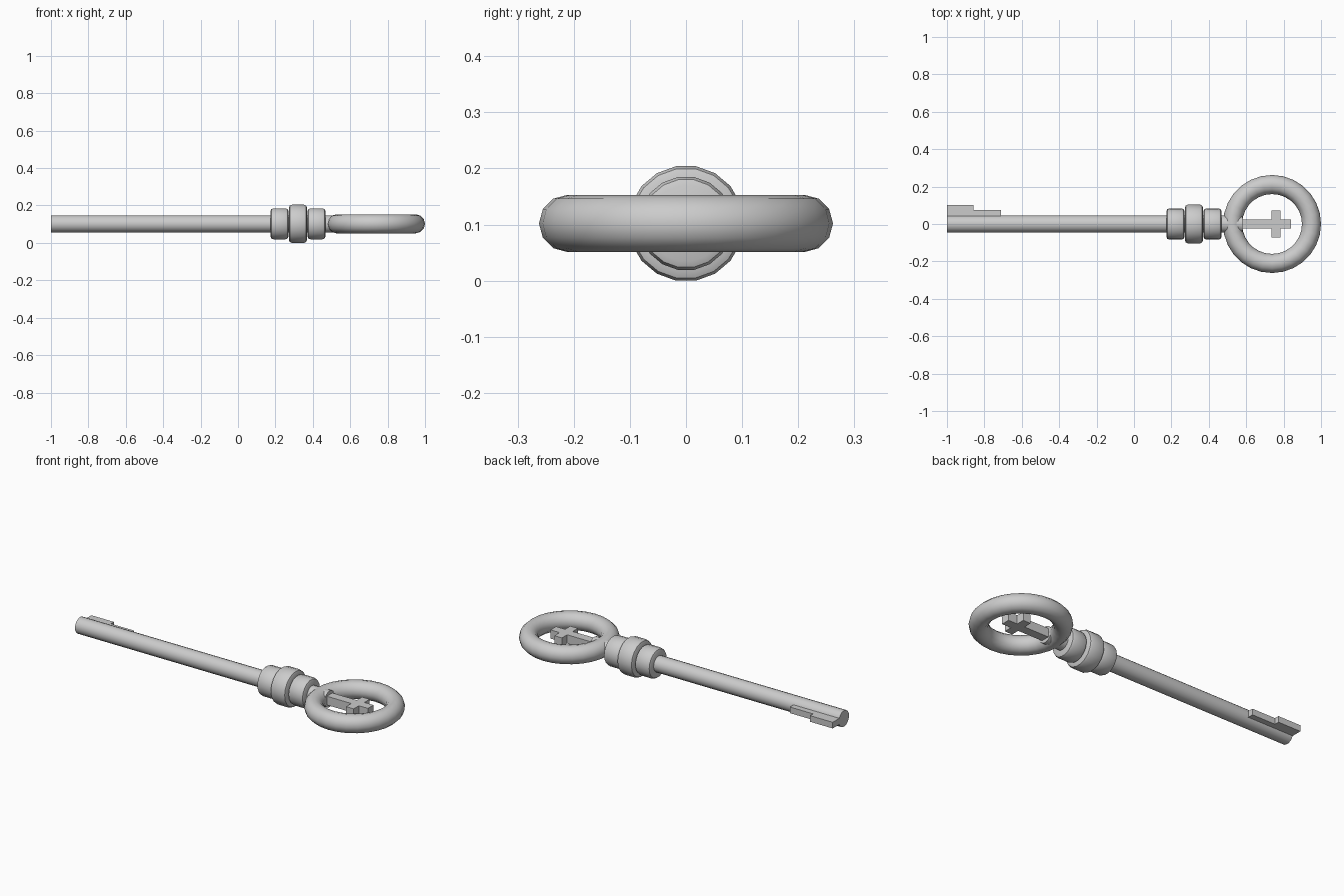
import bpy, bmesh, math
from mathutils import Matrix

if "Cube" in bpy.data.objects:
    bpy.data.objects.remove(bpy.data.objects["Cube"])

ZC = 0.102          # height of the key's axis
SIDES = 18


def add_object(name, bm, angle=30):
    bmesh.ops.recalc_face_normals(bm, faces=bm.faces)
    mesh = bpy.data.meshes.new(name)
    bm.to_mesh(mesh)
    bm.free()
    obj = bpy.data.objects.new(name, mesh)
    bpy.context.collection.objects.link(obj)
    bpy.ops.object.select_all(action='DESELECT')
    obj.select_set(True)
    bpy.context.view_layer.objects.active = obj
    bpy.ops.object.shade_smooth_by_angle(angle=math.radians(angle))
    return obj


def lathe(name, profile):
    """Turn (x, radius) points around the key's long axis and cap the ends."""
    bm = bmesh.new()
    rings = []
    for x, r in profile:
        rings.append([bm.verts.new((x, r * math.cos(2 * math.pi * i / SIDES),
                                    ZC + r * math.sin(2 * math.pi * i / SIDES)))
                      for i in range(SIDES)])
    for a, b in zip(rings, rings[1:]):
        for i in range(SIDES):
            j = (i + 1) % SIDES
            bm.faces.new((a[i], a[j], b[j], b[i]))
    bm.faces.new(rings[0])
    bm.faces.new(rings[-1])
    return add_object(name, bm)


def plate(name, outline, thickness):
    """Extrude a flat (x, y) outline, centred on the key's axis height."""
    bm = bmesh.new()
    face = bm.faces.new([bm.verts.new((x, y, ZC - thickness / 2)) for x, y in outline])
    new = bmesh.ops.extrude_face_region(bm, geom=[face])['geom']
    bmesh.ops.translate(bm, vec=(0, 0, thickness),
                        verts=[v for v in new if isinstance(v, bmesh.types.BMVert)])
    return add_object(name, bm)


# Shaft, running through the collars and just inside the ring
lathe("shaft", [(-1.0, 0.046), (0.58, 0.046)])

# Three rounded collars, the middle one larger
for name, x0, r in (("inner_collar", 0.173, 0.084),
                    ("middle_collar", 0.272, 0.1035),
                    ("outer_collar", 0.371, 0.084)):
    x1, b = x0 + 0.097, 0.016
    lathe(name, [(x0, r - b), (x0 + 0.3 * b, r - 0.3 * b), (x0 + b, r),
                 (x1 - b, r), (x1 - 0.3 * b, r - 0.3 * b), (x1, r - b)])

# Ring handle
bpy.ops.mesh.primitive_torus_add(location=(0.738, 0, ZC), major_segments=28,
                                 minor_segments=12, major_radius=0.211,
                                 minor_radius=0.051)
bpy.context.object.name = "ring_handle"
bpy.ops.object.shade_smooth_by_angle(angle=math.radians(40))

# Cross ornament inside the ring
half = [(0.56, 0.025), (0.735, 0.025), (0.735, 0.072),
        (0.783, 0.072), (0.783, 0.025), (0.84, 0.025)]
plate("cross_ornament", half + [(x, -y) for x, y in reversed(half)], 0.05)

# Stepped key bit
plate("key_bit", [(-1.0, 0.0), (-0.71, 0.0), (-0.71, 0.075),
                  (-0.857, 0.075), (-0.857, 0.102), (-1.0, 0.102)], 0.035)
